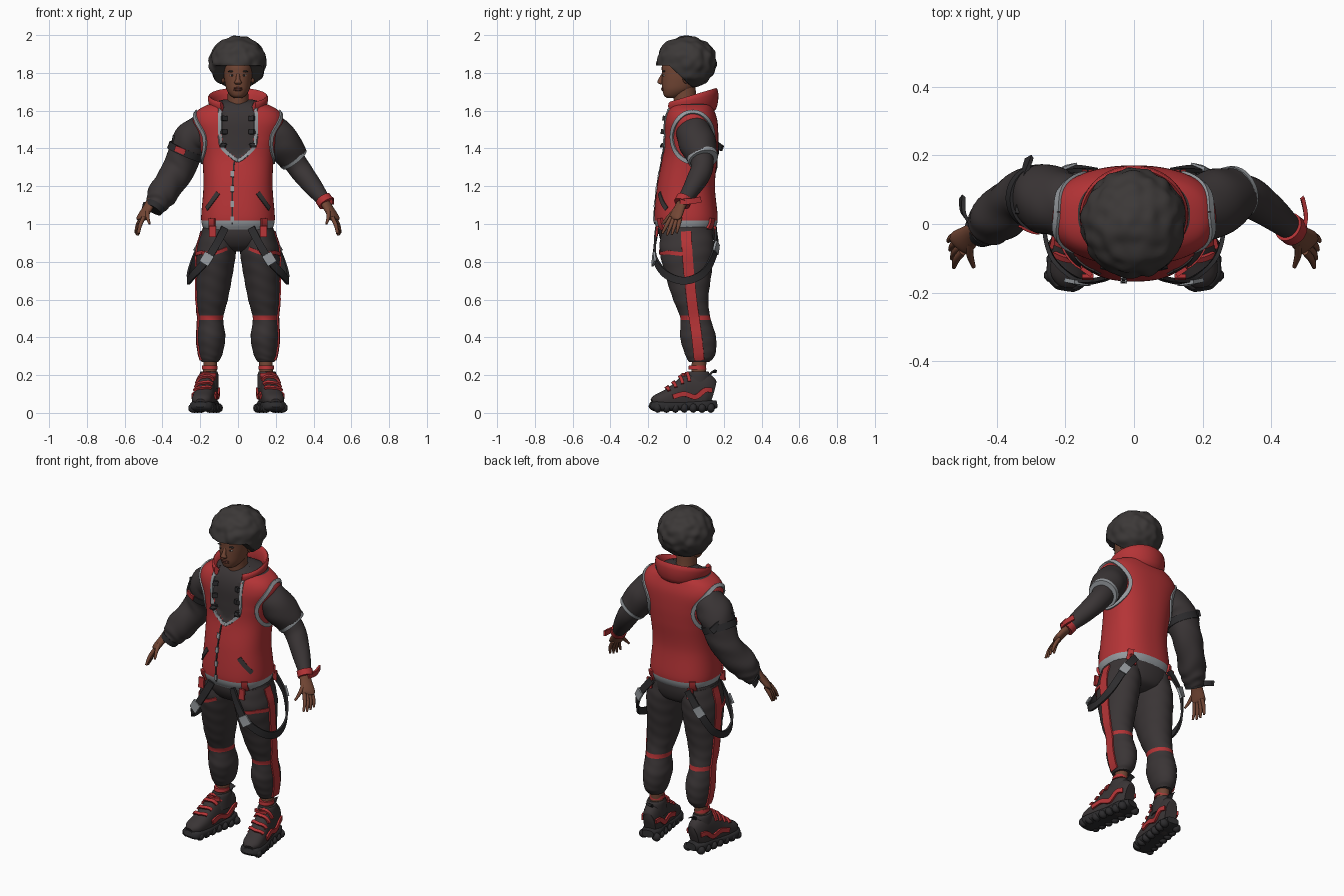
import bpy, bmesh, math
from mathutils import Vector, noise
from mathutils.bvhtree import BVHTree

if "Cube" in bpy.data.objects:
    bpy.data.objects.remove(bpy.data.objects["Cube"])

COLOURS = {"red": (.46, .034, .037), "charcoal": (.042, .035, .036), "strap black": (.026, .025, .027),
           "silver grey": (.3, .32, .34), "skin": (.17, .062, .035), "lip brown": (.11, .035, .025),
           "hair black": (.045, .04, .039), "eye white": (.55, .5, .47)}
MATS = {}
for label, rgb in COLOURS.items():
    m = MATS[label] = bpy.data.materials.new(label)
    m.use_nodes = True
    m.diffuse_color = (*rgb, 1)
    shader = m.node_tree.nodes["Principled BSDF"]
    shader.inputs["Base Color"].default_value = (*rgb, 1)
    shader.inputs["Roughness"].default_value = .8


def finish(name, bm, mat):
    """Turn a bmesh into a shaded object; mat is a colour name or a rule(centre, normal)."""
    bmesh.ops.recalc_face_normals(bm, faces=bm.faces)
    bm.normal_update()
    names = []
    for f in bm.faces:
        label = mat if isinstance(mat, str) else mat(f.calc_center_median(), f.normal)
        if label not in names:
            names.append(label)
        f.material_index = names.index(label)
    tree = BVHTree.FromBMesh(bm)
    data = bpy.data.meshes.new(name)
    bm.to_mesh(data)
    bm.free()
    for label in names:
        data.materials.append(MATS[label])
    ob = bpy.data.objects.new(name, data)
    bpy.context.collection.objects.link(ob)
    bpy.ops.object.select_all(action="DESELECT")
    ob.select_set(True)
    bpy.context.view_layer.objects.active = ob
    bpy.ops.object.shade_smooth_by_angle(angle=math.radians(45))
    return tree


def skin(name, rings, mat):
    """Bridge rings of points and cap both ends."""
    bm = bmesh.new()
    rows = [[bm.verts.new(p) for p in ring] for ring in rings]
    n = len(rows[0])
    for a, b in zip(rows, rows[1:]):
        for i in range(n):
            j = (i + 1) % n
            bm.faces.new((a[i], a[j], b[j], b[i]))
    bm.faces.new(rows[0])
    bm.faces.new(rows[-1])
    return finish(name, bm, mat)


def smooth(rows, n):
    """Catmull-Rom interpolation of number rows."""
    out, last = [], len(rows) - 1
    for i in range(last):
        quad = list(zip(rows[max(i - 1, 0)], rows[i], rows[i + 1], rows[min(i + 2, last)]))
        for k in range(n):
            t = k / n
            out.append([b + t * (c - a) / 2 + t * t * (2 * a - 5 * b + 4 * c - d) / 2
                        + t ** 3 * (3 * b - a - 3 * c + d) / 2 for a, b, c, d in quad])
    return out + [list(rows[last])]


def tangent(pts, i):
    return (pts[min(i + 1, len(pts) - 1)] - pts[max(i - 1, 0)]).normalized()


def loft(name, rows, mat, flat=False, seg=32, sub=6, power=2, ripple=0, warp=None):
    """Rows of x, y, z, half width, half depth; flat keeps the sections level."""
    rows = smooth(rows, sub)
    pts = [Vector(r[:3]) for r in rows]
    rings = []
    for i, (p, r) in enumerate(zip(pts, rows)):
        u, v = Vector((1, 0, 0)), Vector((0, 1, 0))
        if not flat:
            t = tangent(pts, i)
            u = t.cross(Vector((0, 0, 1))).normalized()
            v = t.cross(u)
        ring = []
        for k in range(seg):
            ang = math.tau * k / seg
            c, s = math.cos(ang), math.sin(ang)
            g = 1 + ripple * math.sin(i * .9 + 2 * math.sin(ang * 2))
            q = p + u * math.copysign(abs(c) ** (2 / power), c) * r[3] * g \
                + v * math.copysign(abs(s) ** (2 / power), s) * r[4] * g
            ring.append(warp(q) if warp else q)
        rings.append(ring)
    return skin(name, rings, mat)


def strip(name, pts, normals, width, mat, thick=.008):
    """Flat strap following points, facing the normals."""
    rings = []
    for i, (p, n) in enumerate(zip(pts, normals)):
        w = tangent(pts, i).cross(n).normalized() * width / 2
        rings.append([p - w - n * .004, p + w - n * .004, p + w + n * thick, p - w + n * thick])
    skin(name, rings, mat)


def decal(name, tree, out, pts, width, mat, thick=.005, sub=8):
    """Strap laid on a surface by casting points inwards along -out."""
    out = Vector(out)
    hits = [tree.ray_cast(Vector(p) + out * 3, -out) for p in smooth(pts, sub)]
    hits = [h for h in hits if h[0]]
    if len(hits) > 1:
        strip(name, [h[0] for h in hits], [h[1] for h in hits], width, mat, thick)


def belt(name, pts, pole, width, mat, sub=8):
    """Hanging strap that faces away from a vertical axis at pole."""
    pts = [Vector(p) for p in smooth(pts, sub)]
    strip(name, pts, [Vector((p.x - pole[0], p.y - pole[1], 0)).normalized() for p in pts], width, mat)


def ball(name, loc, size, mat, warp=None, level=3):
    bm = bmesh.new()
    bmesh.ops.create_icosphere(bm, subdivisions=level, radius=1)
    for v in bm.verts:
        q = Vector([c * s for c, s in zip(v.co, size)]) + Vector(loc)
        v.co = warp(q) if warp else q
    return finish(name, bm, mat)


FRONT, BACK, UP = (0, -1, 0), (0, 1, 0), (0, 0, 1)


# Vest with the shirt set back inside its open neckline
def in_neck(p, grow=0):
    return p.y < 0 and abs(p.x) < .088 * min(1, (p.z - 1.33) / .09) + grow


def vest_colour(c, n):
    if c.z > 1.63 or in_neck(c):
        return "charcoal"
    return "silver grey" if c.z < 1.015 else "red"


vest = loft("vest", [(0, 0, .97, .18, .15), (0, 0, 1.03, .195, .168), (0, 0, 1.2, .183, .153),
                     (0, .02, 1.35, .19, .146), (0, .025, 1.45, .213, .146), (0, .025, 1.54, .24, .142),
                     (0, .025, 1.6, .215, .125), (0, .03, 1.64, .14, .1), (0, .03, 1.66, .07, .06)],
            vest_colour, flat=True, seg=96, sub=10, power=2.4,
            warp=lambda q: q + Vector((0, .012 if in_neck(q, -.004) else 0, 0)))
decal("zip", vest, FRONT, [(-.02, 0, 1.33), (-.03, 0, 1.18), (-.03, 0, 1.0)], .008, "strap black")
for i in range(4):
    z = 1.28 - i * .08
    decal("zip_clip", vest, FRONT, [(-.03, 0, z), (-.03, 0, z - .03)], .018, "silver grey", .007, 2)

# Flared collar, open at the front
rings = []
for i in range(41):
    ang = .62 + (math.tau - 1.24) * i / 40
    back = (1 - math.cos(ang)) / 2
    radial = Vector((math.sin(ang), -math.cos(ang), 0))
    low = Vector((radial.x * .125, .025 + radial.y * .125, 1.57 + .03 * back))
    top = Vector((radial.x * .152, .025 + radial.y * .135, 1.64 + .08 * back))
    mid, half = (low + top) / 2, (top - low) / 2
    rings.append([mid + half * math.cos(a) + radial * .016 * math.sin(a)
                  for a in (math.tau * k / 12 for k in range(12))])
skin("collar", rings, "red")

# Head and face
loft("neck", [(0, .01, 1.56, .066, .066), (0, -.005, 1.66, .055, .06), (0, -.01, 1.76, .055, .06)],
     "skin", flat=True)
loft("head", [(0, -.075, 1.667, .02, .025), (0, -.066, 1.68, .04, .05), (0, -.045, 1.71, .06, .08),
              (0, -.03, 1.75, .07, .098), (0, -.02, 1.8, .076, .108), (0, -.01, 1.85, .076, .114),
              (0, 0, 1.92, .05, .08)], "skin", flat=True, power=2.2)
loft("nose", [(0, -.12, 1.8, .008, .006), (0, -.135, 1.765, .012, .012), (0, -.137, 1.748, .02, .014),
              (0, -.128, 1.738, .012, .006)], "skin", flat=True, seg=16)
for z in (1.719, 1.71):
    ball("lip", (0, -.121, z), (.025, .011, .0065), "lip brown", level=2)


# Lumpy rounded hair, lifted over the forehead
def tuft(q):
    d = q - Vector((0, 0, 1.86))
    q = Vector((0, 0, 1.86)) + d * (1 + .07 * noise.noise(q * 24))
    q.z = max(q.z, 1.725 + .115 * min(1, max(0, (.03 - q.y) / .12)))
    return q


ball("hair", (0, .003, 1.855), (.153, .158, .14), "hair black", tuft, 5)

# Sleeves and wrists
loft("long_sleeve", [(-.17, .04, 1.5, .09, .09), (-.25, .07, 1.44, .1, .095), (-.315, .08, 1.29, .08, .085),
                     (-.4, .02, 1.16, .075, .08), (-.43, -.005, 1.105, .06, .06), (-.445, -.02, 1.08, .045, .045)],
     "charcoal", sub=8, ripple=.035)
loft("cuff", [(-.435, -.01, 1.1, .056, .056), (-.45, -.02, 1.075, .05, .05)], "strap black")
belt("cuff_tail", [(-.46, -.02, 1.1), (-.495, .03, 1.1), (-.5, .075, 1.08)], (-.4, 0), .03, "strap black")
arm_band = loft("arm_band", [(-.27, .075, 1.4, .1, .1), (-.285, .078, 1.365, .096, .098)], "strap black")
belt("arm_tail", [(-.34, .03, 1.45), (-.325, .12, 1.44), (-.305, .19, 1.4)], (-.2, 0), .035, "strap black")
decal("arm_patch", arm_band, FRONT, [(-.33, 0, 1.4), (-.28, 0, 1.38)], .03, "red", .007)
loft("short_sleeve", [(.17, .035, 1.5, .09, .09), (.235, .06, 1.43, .1, .095), (.295, .09, 1.345, .078, .08)],
     "charcoal", ripple=.02)
loft("sleeve_hem", [(.288, .087, 1.355, .083, .084), (.3, .092, 1.34, .08, .08)], "silver grey")
loft("under_sleeve", [(.26, .075, 1.39, .066, .066), (.32, .085, 1.3, .06, .06), (.38, .05, 1.22, .053, .053),
                      (.455, -.01, 1.125, .036, .036)], "charcoal", ripple=.012)
loft("wristband", [(.45, -.008, 1.135, .044, .044), (.468, -.022, 1.108, .044, .044)], "red")
belt("wristband_tail", [(.49, -.03, 1.12), (.5, .02, 1.12), (.49, .075, 1.13)], (.4, 0), .03, "red")

# Pelvis
loft("pelvis", [(0, .005, 1.02, .175, .15), (0, .005, .94, .19, .148), (0, .01, .88, .14, .12),
                (0, .01, .855, .06, .07)], "charcoal", flat=True, power=2.4)

for s, side in ((1, "left_"), (-1, "right_")):
    # Face halves
    ball(side + "ear", (.079 * s, 0, 1.775), (.01, .02, .032), "skin", level=2)
    ball(side + "eye", (.031 * s, -.114, 1.787), (.014, .008, .006), "eye white", level=2)
    ball(side + "iris", (.031 * s, -.12, 1.787), (.006, .004, .006), "strap black", level=2)
    ball(side + "brow", (.034 * s, -.116, 1.808), (.021, .008, .005), "hair black", level=2)

    # Vest trims, buckles, pockets and tabs
    decal(side + "neck_trim", vest, FRONT, [(.095 * s, 0, 1.61), (.095 * s, 0, 1.5), (.09 * s, 0, 1.42),
                                            (.05 * s, 0, 1.37), (0, 0, 1.33)], .018, "silver grey")
    for z in (1.43, 1.5, 1.57):
        decal(side + "clasp", vest, FRONT, [(.08 * s, 0, z), (.08 * s, 0, z - .025)], .03, "strap black", .02, 3)
    loop = [(0, .035 + .108 * math.sin(a), 1.46 + .132 * math.cos(a))
            for a in (math.tau * k / 24 for k in range(25))]
    decal(side + "armhole_trim", vest, (s, 0, 0), loop, .022, "silver grey", .008, 4)
    decal(side + "vest_pocket", vest, FRONT, [(.105 * s, 0, 1.165), (.165 * s, 0, 1.08)], .026, "charcoal")
    for out in (FRONT, BACK):
        decal(side + "hem_tab", vest, out, [(.135 * s, 0, 1.03), (.135 * s, 0, .975)], .035, "red", .012)
        belt(side + "hem_tab_end", [(.135 * s, out[1] * .15, .99), (.135 * s, out[1] * .155, .93)],
             (.135 * s, 0), .035, "red")

    # Hand
    palm = Vector((.505, -.055, 1.035))
    spread = Vector((-.2, -.95, 0))
    loft(side + "palm", [(.45 * s, -.01, 1.13, .03, .028), (.475 * s, -.032, 1.09, .033, .021),
                         (.505 * s, -.055, 1.04, .04, .018), (.512 * s, -.062, 1.022, .03, .01)], "skin", seg=16)
    for i in range(5):
        k = i - 1.5
        a = palm + spread * k * .018
        tip = Vector((.534, -.088, .938 + abs(k - .2) * .008)) + spread * k * .027
        if i == 4:
            a, tip = Vector((.478, -.055, 1.08)), Vector((.468, -.125, 1.0))
        mid = (a + tip) / 2 + Vector((.006, 0, 0))
        loft(side + ("thumb" if i == 4 else "finger"), [(p.x * s, p.y, p.z, r, r) for p, r in
             ((a, .011), (mid, .0105), (tip, .006))], "skin", seg=10, sub=4)

    # Trouser leg with knee band, side stripe and pocket trim
    leg = loft(side + "trouser_leg", [(x * s, y, z, a, b) for x, y, z, a, b in (
        (.1, .005, .97, .09, .135), (.115, .005, .86, .105, .144), (.125, .012, .73, .096, .122),
        (.137, .025, .6, .083, .093), (.145, .05, .5, .067, .08), (.142, .064, .4, .075, .095),
        (.145, .075, .31, .062, .08), (.148, .07, .27, .044, .055))],
        lambda c, n: "red" if abs(c.z - .505) < .015 else "charcoal", flat=True, sub=12, seg=48, ripple=.008)
    decal(side + "leg_stripe", leg, (s, 0, 0), [(0, 0, .96), (0, .01, .8), (0, .03, .6), (0, .055, .42),
                                                (0, .07, .28)], .055, "red")
    decal(side + "pocket_trim", leg, FRONT, [(.06 * s, 0, .87), (.13 * s, 0, .845), (.2 * s, 0, .85)], .018, "red")
    decal(side + "pocket_edge", leg, (s, 0, 0), [(0, -.1, .85), (0, -.02, .84)], .02, "red")

    # Hanging strap loop with buckles
    belt(side + "strap_loop", [(.07 * s, -.15, .98), (.11 * s, -.162, .9), (.165 * s, -.16, .81),
                               (.235 * s, -.1, .73), (.262 * s, 0, .7), (.25 * s, .1, .75),
                               (.2 * s, .155, .87), (.12 * s, .155, .98)], (.11 * s, 0), .04, "strap black")
    belt(side + "front_buckle", [(.15 * s, -.17, .84), (.18 * s, -.168, .79)], (.13 * s, 0), .055, "silver grey")
    belt(side + "back_buckle", [(.215 * s, .155, .85), (.185 * s, .165, .9)], (.13 * s, 0), .05, "silver grey")

    # Ankle and sock
    loft(side + "ankle", [(.147 * s, .07, .29, .036, .038), (.15 * s, .065, .16, .036, .04)], "skin", flat=True)
    loft(side + "sock", [(.15 * s, .06, .25, .04, .045), (.15 * s, .06, .23, .042, .048)], "red", flat=True)

    # Shoe, splayed outwards
    def shoe(rows):
        return [((.17 - .16 * y) * s, y, z, a, b) for y, z, a, b in rows]

    upper = loft(side + "shoe", shoe([(-.178, .055, .025, .02), (-.15, .065, .05, .035), (-.09, .075, .056, .055),
                                      (-.03, .09, .053, .08), (.03, .11, .05, .1), (.1, .11, .05, .1),
                                      (.14, .1, .035, .07)]), "charcoal", power=2.4)
    loft(side + "shoe_collar", [(.155 * s, .06, .13, .052, .075), (.154 * s, .062, .2, .05, .065),
                                (.154 * s, .062, .22, .044, .055)], "charcoal", flat=True)
    loft(side + "sole", shoe([(-.19, .045, .03, .015), (-.16, .036, .06, .028), (-.08, .036, .064, .026),
                              (.02, .04, .052, .026), (.1, .04, .056, .03), (.16, .045, .035, .02)]),
         "strap black", power=3)
    for k in range(7):
        y = -.15 + k * .047
        for e in (-1, 1):
            ball(side + "tread", ((.17 - .16 * y + e * .043) * s, y, .026), (.027, .022, .026), "strap black", level=2)
    for e in (-1, 1):
        decal(side + "shoe_band", upper, (e, 0, 0), [(0, -.07, .085), (0, -.01, .1), (0, .05, .085),
                                                     (0, .1, .12), (0, .135, .12)], .026, "red", .01)
    for k in range(4):
        y, z = -.1 + k * .035, .138 + k * .02
        x = .17 - .16 * y
        decal(side + "lace", upper, UP, [((x - .042) * s, y + .012, 0), (x * s, y, 0),
                                         ((x + .042) * s, y + .012, 0)], .017, "red", .012)
    belt(side + "tongue_strap", [(.12 * s, -.0, .2), (.154 * s, -.015, .2), (.19 * s, .0, .2)],
         (.154 * s, .06), .02, "red")
    belt(side + "pull_tab", [(.147 * s, .12, .19), (.145 * s, .135, .215), (.143 * s, .155, .22)],
         (.147 * s, .05), .03, "strap black")
